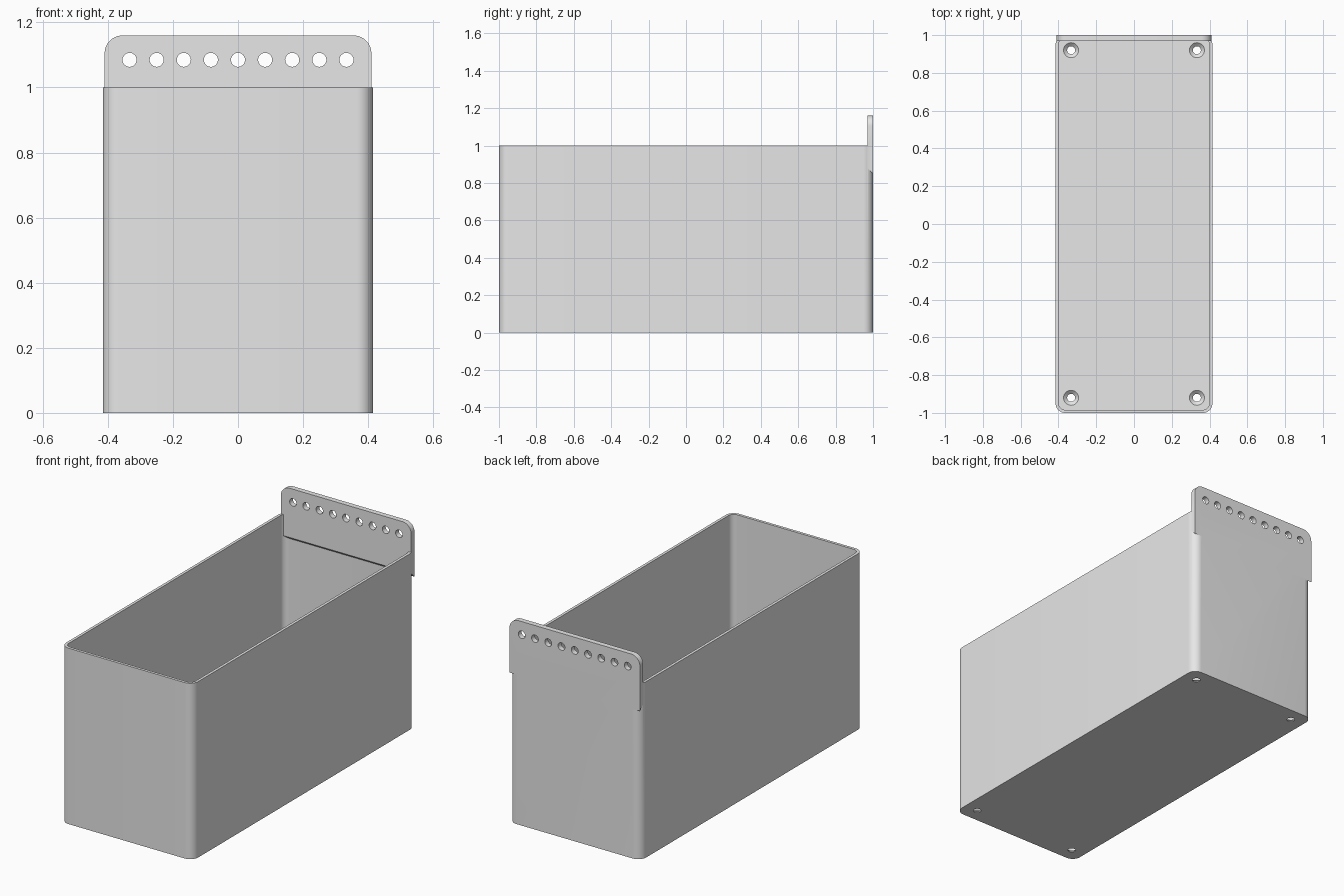
import bpy, bmesh, math
from mathutils import Matrix, Vector

if "Cube" in bpy.data.objects:
    bpy.data.objects.remove(bpy.data.objects["Cube"])

grey = bpy.data.materials.new("light grey")
grey.use_nodes = True
grey.diffuse_color = (0.8, 0.8, 0.8, 1)
grey.node_tree.nodes["Principled BSDF"].inputs["Base Color"].default_value = (0.8, 0.8, 0.8, 1)

HALF_X, WALL, FLOOR = 0.415, 0.016, 0.022


def finish(name, bm):
    bmesh.ops.recalc_face_normals(bm, faces=bm.faces)
    mesh = bpy.data.meshes.new(name)
    bm.to_mesh(mesh)
    bm.free()
    mesh.materials.append(grey)
    ob = bpy.data.objects.new(name, mesh)
    bpy.context.collection.objects.link(ob)
    return ob


def rounded_outline(hx, hy, r, steps=10):
    pts = []
    for i, (sx, sy) in enumerate([(1, 1), (-1, 1), (-1, -1), (1, -1)]):
        for k in range(steps + 1):
            a = math.pi / 2 * (i + k / steps)
            pts.append((sx * (hx - r) + r * math.cos(a), sy * (hy - r) + r * math.sin(a)))
    return pts


def prism(name, outline, place, depth):
    """Extrude a 2D outline; place maps (u, v) to a point."""
    bm = bmesh.new()
    face = bm.faces.new([bm.verts.new(place(u, v)) for u, v in outline])
    new = bmesh.ops.extrude_face_region(bm, geom=[face])["geom"]
    bmesh.ops.translate(bm, verts=[v for v in new if isinstance(v, bmesh.types.BMVert)], vec=depth)
    return finish(name, bm)


def cones(name, centres, r1, r2, depth, turn=Matrix()):
    bm = bmesh.new()
    for c in centres:
        bmesh.ops.create_cone(bm, cap_ends=True, segments=32, radius1=r1, radius2=r2,
                              depth=depth, matrix=Matrix.Translation(c) @ turn)
    return finish(name, bm)


def combine(ob, other, operation):
    mod = ob.modifiers.new(operation.lower(), "BOOLEAN")
    mod.operation, mod.object, mod.solver = operation, other, "EXACT"
    bpy.context.view_layer.objects.active = ob
    bpy.ops.object.modifier_apply(modifier=mod.name)
    bpy.data.objects.remove(other)


# Open bin with rounded upright corners
bin_body = prism("bin_body", rounded_outline(HALF_X, 1, 0.05),
                 lambda u, v: (u, v, 0), Vector((0, 0, 1)))
cavity = prism("cavity", rounded_outline(HALF_X - WALL, 1 - WALL, 0.05 - WALL),
               lambda u, v: (u, v, FLOOR), Vector((0, 0, 2)))
combine(bin_body, cavity, "DIFFERENCE")

# Hanging plate on the back: rounded top corners, sloped underside
top = [(x, z + 0.955) for x, z in rounded_outline(0.41, 0.205, 0.055) if z > 0]
plate = prism("hanging_plate", top + [(-0.41, 0.85), (0.41, 0.85)],
              lambda u, v: (u, 0.97, v), Vector((0, 0.03, 0)))
wedge = prism("wedge", [(0.96, 0.84), (1.01, 0.84), (0.96, 0.89)],
              lambda u, v: (-0.5, u, v), Vector((1, 0, 0)))
combine(plate, wedge, "DIFFERENCE")
combine(bin_body, plate, "UNION")

# Row of hanging holes
row = cones("hanging_holes", [((i - 4) / 12, 0.985, 1.085) for i in range(9)],
            0.0215, 0.0215, 0.1, Matrix.Rotation(math.pi / 2, 4, "X"))
combine(bin_body, row, "DIFFERENCE")

# Countersunk screw holes in the floor corners
corners = [(sx * 0.333, sy * 0.92) for sx in (-1, 1) for sy in (-1, 1)]
combine(bin_body, cones("screw_holes", [(x, y, 0) for x, y in corners], 0.021, 0.021, 0.1),
        "DIFFERENCE")
combine(bin_body, cones("countersinks", [(x, y, 0.0135) for x, y in corners], 0.019, 0.042, 0.021),
        "DIFFERENCE")

# Smooth corners, sharp rims
bpy.ops.object.select_all(action="DESELECT")
bin_body.select_set(True)
bpy.context.view_layer.objects.active = bin_body
bpy.ops.object.shade_smooth_by_angle(angle=math.radians(30))
bin_body.name = "hanging_bin"
